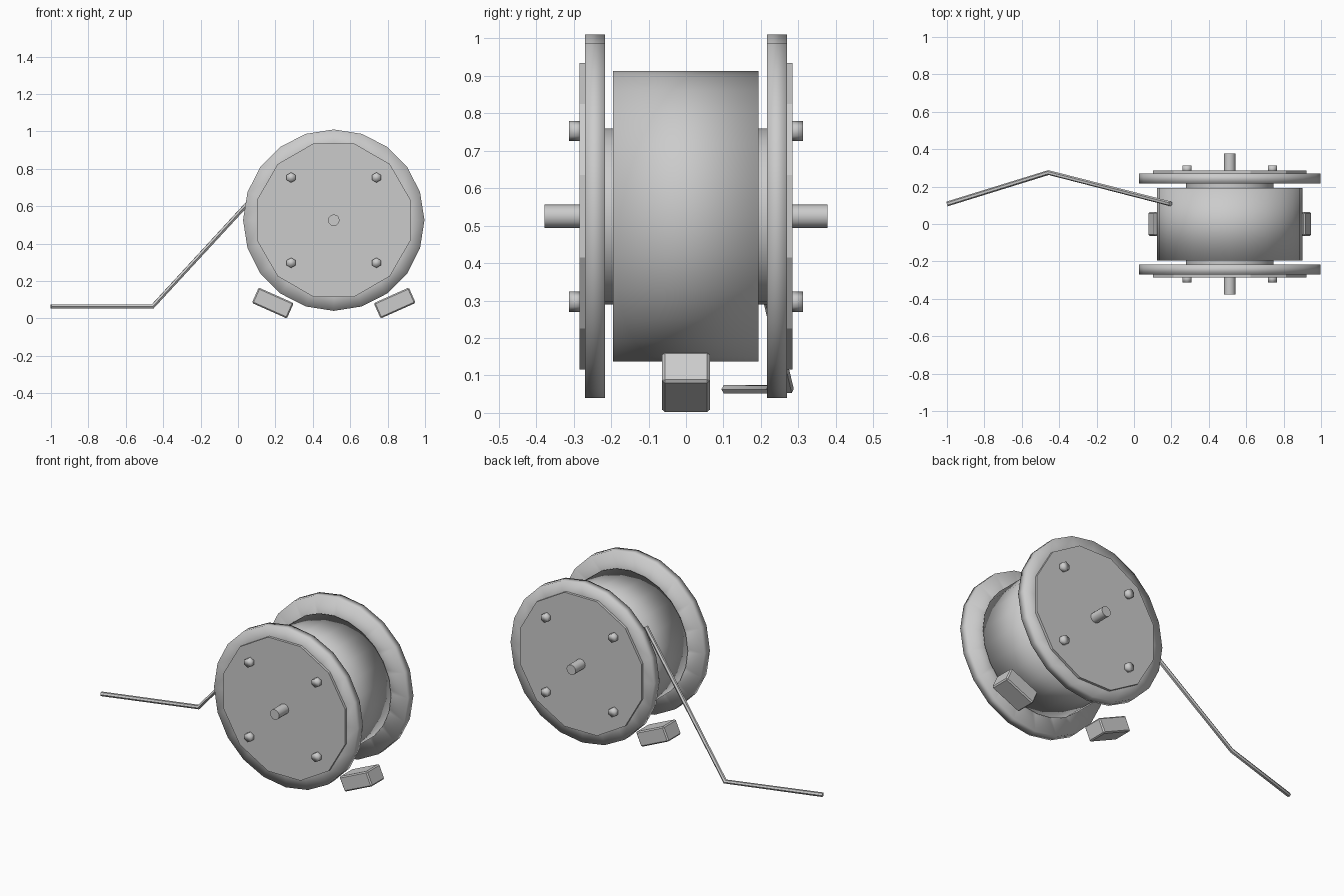
import bpy, math
from mathutils import Matrix

if "Cube" in bpy.data.objects:
    bpy.data.objects.remove(bpy.data.objects["Cube"], do_unlink=True)

grey = bpy.data.materials.new("plain grey")
grey.use_nodes = True
COLOUR = (0.6, 0.6, 0.6, 1)
grey.diffuse_color = COLOUR
grey.node_tree.nodes["Principled BSDF"].inputs["Base Color"].default_value = COLOUR

CX, CZ = 0.512, 0.525  # reel axis


def finish(obj, name, smooth=None):
    obj.name = name
    obj.data.materials.clear()
    obj.data.materials.append(grey)
    if smooth == "full":
        bpy.ops.object.shade_smooth()
    elif smooth == "angle":
        bpy.ops.object.shade_smooth_by_angle(angle=math.radians(50))
    return obj


def cylinder(name, radius, y0, y1, sides, x=CX, z=CZ, turn=0.0, smooth=None):
    """Cylinder along y, first corner pointing up before the turn."""
    bpy.ops.mesh.primitive_cylinder_add(vertices=sides, radius=radius, depth=y1 - y0)
    obj = bpy.context.object
    obj.data.transform(Matrix.Translation((x, (y0 + y1) / 2, z))
                       @ Matrix.Rotation(turn, 4, 'Y')
                       @ Matrix.Rotation(math.pi / 2, 4, 'X'))
    return finish(obj, name, smooth)


def ring(name, profile, sides):
    """Closed (radius, y) profile swept around the reel axis."""
    n = len(profile)
    verts = [(CX + r * math.sin(2 * math.pi * i / sides), y,
              CZ + r * math.cos(2 * math.pi * i / sides))
             for i in range(sides) for r, y in profile]
    faces = [(i * n + j, i * n + (j + 1) % n,
              (i + 1) % sides * n + (j + 1) % n, (i + 1) % sides * n + j)
             for i in range(sides) for j in range(n)]
    mesh = bpy.data.meshes.new(name)
    mesh.from_pydata(verts, [], faces)
    obj = bpy.data.objects.new(name, mesh)
    bpy.context.collection.objects.link(obj)
    bpy.ops.object.select_all(action='DESELECT')
    bpy.context.view_layer.objects.active = obj
    obj.select_set(True)
    bpy.ops.object.mode_set(mode='EDIT')
    bpy.ops.mesh.select_all(action='SELECT')
    bpy.ops.mesh.normals_make_consistent(inside=False)
    bpy.ops.object.mode_set(mode='OBJECT')
    return finish(obj, name, "full")


# Wound drum, inner hub and axle
cylinder("wound_drum", 0.388, -0.195, 0.193, 24, smooth="full")
cylinder("hub", 0.235, -0.22, 0.22, 24, smooth="angle")
cylinder("axle", 0.031, -0.378, 0.378, 12, smooth="angle")

# Flange, cover plate and bolts on each side
for side, label in ((-1, "front"), (1, "back")):
    ring(label + "_flange", [(0.2, side * 0.216), (0.485, side * 0.216),
                             (0.485, side * 0.27), (0.39, side * 0.27)], 20)
    y0, y1 = sorted((side * 0.255, side * 0.285))
    cylinder(label + "_plate", 0.424, y0, y1, 12, turn=math.pi / 12)
    y0, y1 = sorted((side * 0.275, side * 0.312))
    for dx in (-0.228, 0.228):
        for dz in (-0.228, 0.228):
            cylinder(label + "_bolt", 0.027, y0, y1, 6, CX + dx, CZ + dz, smooth="full")

# Tilted feet
for side, label in ((-1, "right"), (1, "left")):
    bpy.ops.mesh.primitive_cube_add(size=1)
    foot = bpy.context.object
    foot.data.transform(Matrix.Translation((CX + side * 0.326, 0, 0.082))
                        @ Matrix.Rotation(-side * math.radians(24), 4, 'Y')
                        @ Matrix.Diagonal((0.205, 0.127, 0.09, 1)))
    finish(foot, label + "_foot")
    bevel = foot.modifiers.new("soft_edges", 'BEVEL')
    bevel.width = 0.007
    bevel.segments = 1

# Loose cable end
path = [(-1.0, 0.107, 0.063), (-0.457, 0.275, 0.063), (0.195, 0.108, 0.77)]
curve = bpy.data.curves.new("cable", 'CURVE')
curve.dimensions = '3D'
curve.bevel_depth = 0.013
curve.bevel_resolution = 1
curve.use_fill_caps = True
spline = curve.splines.new('POLY')
spline.points.add(len(path) - 1)
for point, co in zip(spline.points, path):
    point.co = (*co, 1)
cable = bpy.data.objects.new("cable", curve)
bpy.context.collection.objects.link(cable)
bpy.ops.object.select_all(action='DESELECT')
bpy.context.view_layer.objects.active = cable
cable.select_set(True)
bpy.ops.object.convert(target='MESH')
finish(bpy.context.object, "cable", "angle")
